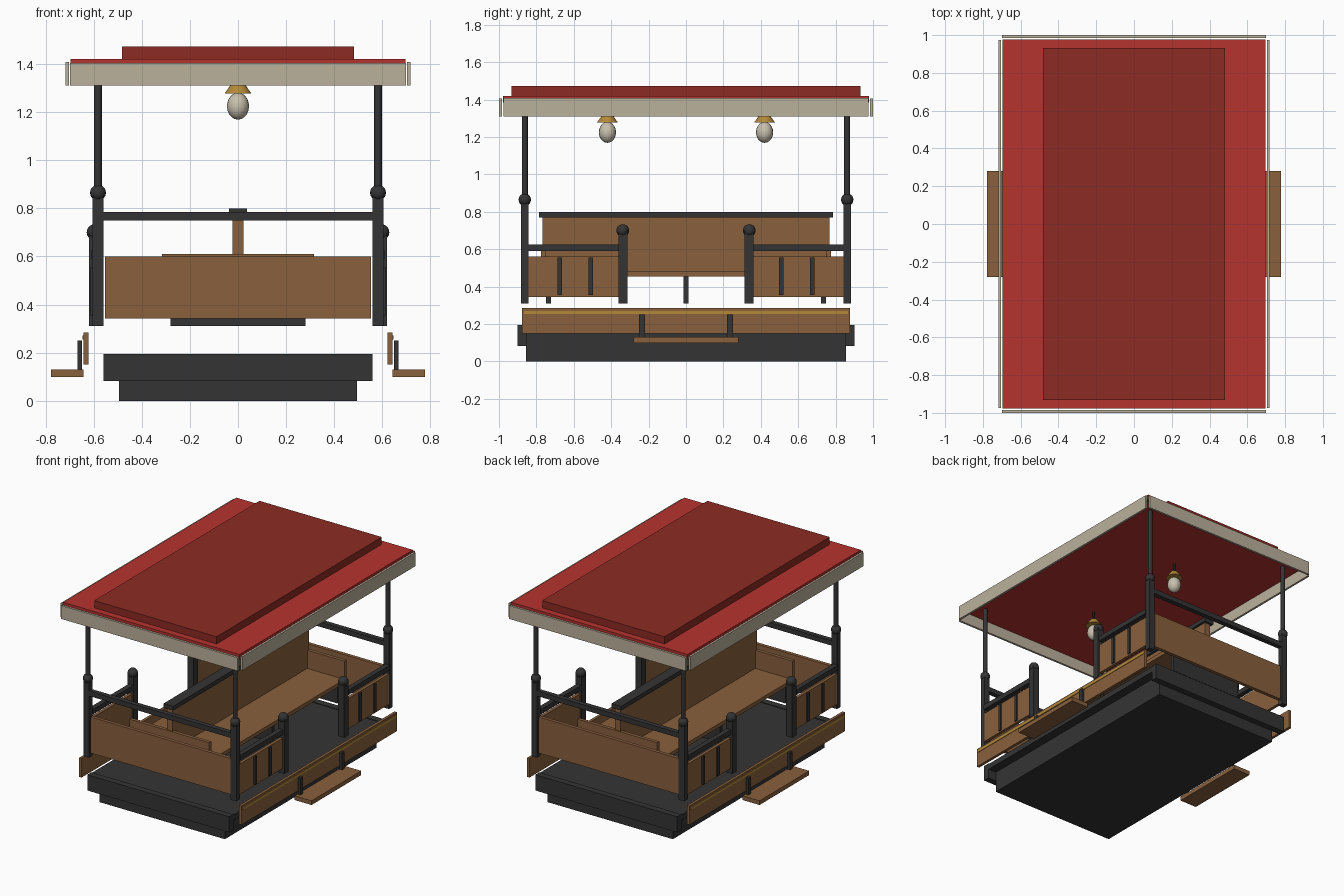
import bpy
import math

if "Cube" in bpy.data.objects:
    bpy.data.objects.remove(bpy.data.objects["Cube"])


def material(name, rgb):
    m = bpy.data.materials.new(name)
    m.diffuse_color = (*rgb, 1)
    m.use_nodes = True
    m.node_tree.nodes["Principled BSDF"].inputs["Base Color"].default_value = m.diffuse_color
    return m


RED = material("roof red", (0.47, 0.033, 0.028))
DARK_RED = material("dark red", (0.27, 0.024, 0.017))
WOOD = material("wood", (0.25, 0.117, 0.046))
IRON = material("charcoal", (0.034, 0.034, 0.036))
CREAM = material("cream", (0.50, 0.44, 0.33))
GOLD = material("gold", (0.46, 0.25, 0.04))
GLASS = material("lamp glass", (0.58, 0.53, 0.42))


def finish(name, mat, smooth=False):
    o = bpy.context.object
    o.name = name
    o.data.materials.append(mat)
    if smooth:
        bpy.ops.object.shade_smooth_by_angle(angle=math.radians(40))
    return o


def box(name, mat, x, y, z):
    """Box from (min, max) ranges."""
    bpy.ops.mesh.primitive_cube_add(
        size=1, location=[sum(r) / 2 for r in (x, y, z)])
    o = finish(name, mat)
    o.scale = [r[1] - r[0] for r in (x, y, z)]
    bpy.ops.object.transform_apply(location=False, rotation=False, scale=True)
    return o


def span(center, half):
    return (center - half, center + half)


def side(s, a, b):
    """Range a..b mirrored to the side s."""
    return tuple(sorted((s * a, s * b)))


def cone(name, mat, x, y, z, r1, r2, sides=16):
    bpy.ops.mesh.primitive_cone_add(
        vertices=sides, radius1=r1, radius2=r2, depth=z[1] - z[0],
        location=(x, y, sum(z) / 2))
    return finish(name, mat, True)


def ball(name, mat, loc, r, stretch=1):
    bpy.ops.mesh.primitive_uv_sphere_add(
        segments=16, ring_count=10, radius=r, location=loc)
    o = finish(name, mat, True)
    o.scale.z = stretch
    return o


# Chassis and floor
box("chassis", IRON, (-.495, .495), (-.855, .855), (0, .15))
box("floor", IRON, (-.56, .56), (-.853, .853), (.15, .19))

# Roof
box("roof", RED, (-.697, .697), (-.978, .978), (1.385, 1.42))
box("raised_roof", DARK_RED, (-.483, .483), (-.932, .932), (1.42, 1.472))

# Central bench, back to back
box("bench_seat", WOOD, (-.315, .315), (-.76, .76), (.453, .48))
box("bench_back", WOOD, (-.022, .022), (-.768, .768), (.48, .77))
box("bench_cap", IRON, (-.038, .038), (-.785, .785), (.77, .80))
for y in (-.735, 0, .735):
    box("bench_leg", IRON, (-.28, .28), span(y, .014), (.31, .453))

# Parts repeated at both ends
for s in (-1, 1):
    box("bench_end", WOOD, (-.315, .315), side(s, .75, .775), (.453, .61))
    box("end_beam", IRON, (-.56, .56), side(s, .853, .9), (.083, .195))
    box("end_panel", WOOD, (-.552, .552), side(s, .85, .875), (.343, .60))
    box("end_rail", IRON, (-.56, .56), side(s, .845, .88), (.75, .785))
    box("end_fascia", CREAM, (-.698, .698), side(s, .985, 1), (1.31, 1.405))
    # Hanging lamp
    y = s * .42
    cone("lamp_rod", IRON, 0, y, (1.32, 1.39), .008, .008, 8)
    cone("lamp_shade", GOLD, 0, y, (1.277, 1.325), .056, .022)
    ball("lamp_globe", GLASS, (0, y, 1.225), .046, 1.22)

# Parts repeated on both sides
for sx in (-1, 1):
    box("side_fascia", CREAM, side(sx, .703, .718), (-.975, .975), (1.31, 1.408))
    box("side_skirt", WOOD, side(sx, .622, .642), (-.877, .877), (.15, .285))
    box("skirt_trim", GOLD, side(sx, .641, .646), (-.867, .867), (.254, .271))
    box("step", WOOD, side(sx, .643, .777), (-.28, .28), (.10, .13))
    for sy in (-1, 1):
        box("step_bracket", IRON, side(sx, .648, .668), span(sy * .235, .015),
            (.128, .25))
        # Corner post with knob
        x, y = sx * .582, sy * .862
        box("corner_post", IRON, span(x, .022), span(y, .02), (.31, .865))
        ball("post_knob", IRON, (x, y, .865), .033)
        cone("upper_post", IRON, x, y, (.865, 1.39), .016, .016, 12)
        # Doorway post with knob
        x, y = sx * .595, sy * .338
        box("door_post", IRON, span(x, .024), span(y, .024), (.31, .70))
        ball("door_knob", IRON, (x, y, .70), .034)
        # Side panel, slats and rail
        box("side_panel", WOOD, side(sx, .583, .605), side(sy, .36, .842),
            (.345, .562))
        for d in (.508, .675):
            box("panel_slat", IRON, side(sx, .604, .614), span(sy * d, .012),
                (.355, .555))
        box("side_rail", IRON, span(sx * .592, .018), side(sy, .36, .845),
            (.59, .625))
